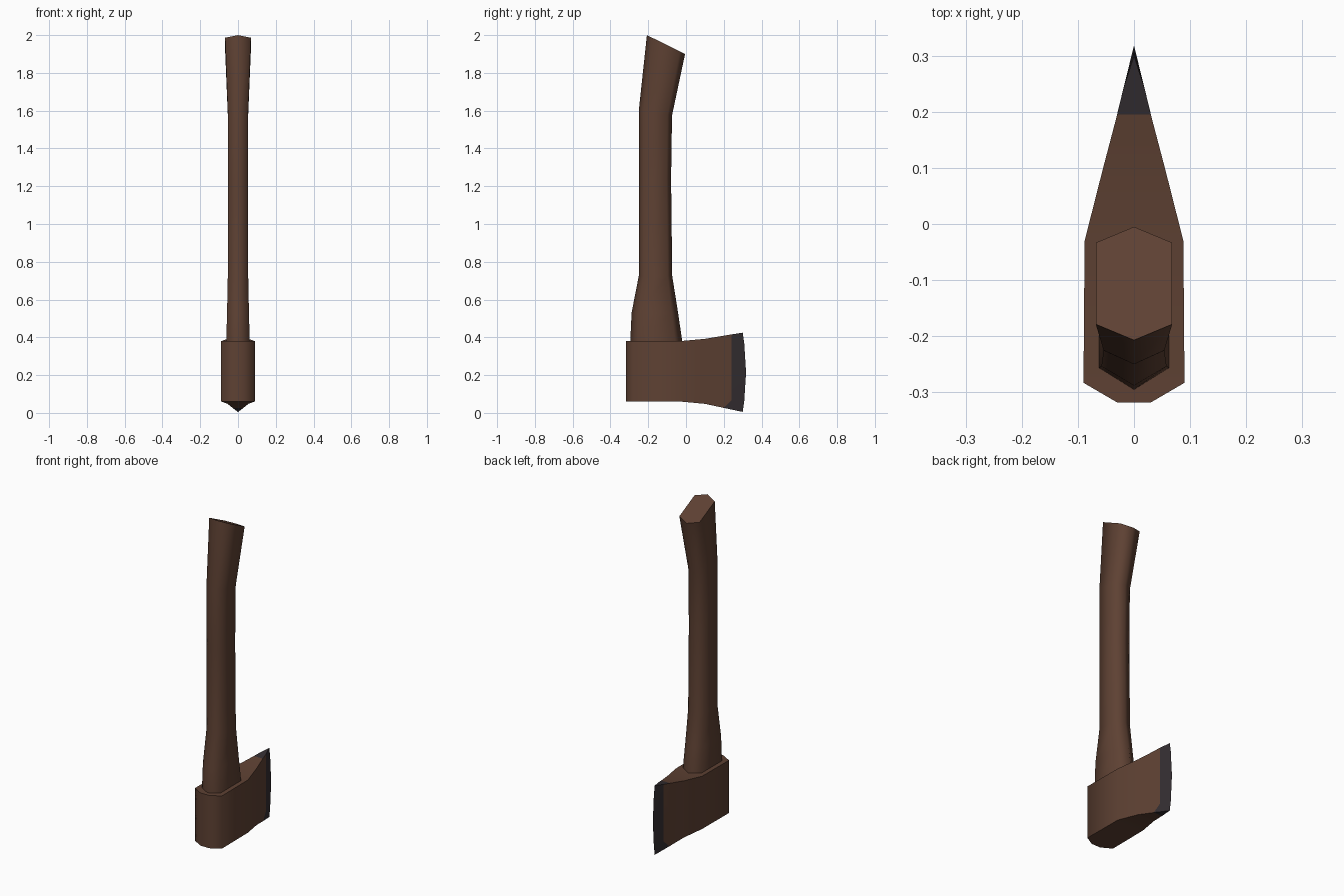
import bpy, bmesh, math

if "Cube" in bpy.data.objects:
    bpy.data.objects.remove(bpy.data.objects["Cube"])


def material(name, rgb):
    m = bpy.data.materials.new(name)
    m.diffuse_color = (*rgb, 1)
    m.use_nodes = True
    m.node_tree.nodes["Principled BSDF"].inputs["Base Color"].default_value = m.diffuse_color
    return m


wood = material("dark brown", (0.112, 0.053, 0.033))
steel = material("dark steel", (0.034, 0.027, 0.031))


def finish(name, bm, mats):
    """Clean up, smooth with sharp edges over 70 degrees, and link."""
    bmesh.ops.remove_doubles(bm, verts=bm.verts, dist=0.0005)
    bmesh.ops.recalc_face_normals(bm, faces=bm.faces)
    for f in bm.faces:
        f.smooth = True
    for e in bm.edges:
        e.smooth = e.is_manifold and e.calc_face_angle() < math.radians(70)
    me = bpy.data.meshes.new(name)
    bm.to_mesh(me)
    bm.free()
    for m in mats:
        me.materials.append(m)
    bpy.context.collection.objects.link(bpy.data.objects.new(name, me))


def lerp(table, y):
    """Piecewise linear lookup in (y, value) pairs."""
    for (a, va), (b, vb) in zip(table, table[1:]):
        if y <= b:
            return va + (vb - va) * (y - a) / (b - a)
    return table[-1][1]


# Handle: hexagonal loft; rows are z at back, z at front, y back, y front, half width
sections = [
    (0.30, 0.30, -0.298, -0.016, 0.062),
    (0.38, 0.38, -0.295, -0.020, 0.062),
    (0.53, 0.53, -0.288, -0.042, 0.058),
    (0.725, 0.725, -0.250, -0.073, 0.054),
    (1.24, 1.24, -0.250, -0.079, 0.053),
    (1.60, 1.575, -0.250, -0.074, 0.054),
    (2.00, 1.90, -0.207, -0.005, 0.068),
]
bm = bmesh.new()
rings = []
for za, zb, ya, yb, w in sections:
    ring = []
    for x, t in ((0, 0), (w, 0.14), (w, 0.86), (0, 1), (-w, 0.86), (-w, 0.14)):
        ring.append(bm.verts.new((x, ya + (yb - ya) * t, za + (zb - za) * t)))
    rings.append(ring)
for a, b in zip(rings, rings[1:]):
    for i in range(6):
        j = (i + 1) % 6
        bm.faces.new((a[i], a[j], b[j], b[i]))
bm.faces.new(rings[0])
bm.faces.new(rings[-1])
finish("handle", bm, [wood])

# Axe head: columns along y, each with five heights on both sides
half_width = [(-0.318, 0.03), (-0.283, 0.09), (-0.03, 0.088), (0.10, 0.055),
              (0.195, 0.030), (0.30, 0.005), (0.32, 0.0)]
top = [(-0.318, 0.38), (-0.02, 0.38), (0.10, 0.392), (0.30, 0.425)]
bottom = [(-0.318, 0.06), (-0.02, 0.06), (0.10, 0.048), (0.30, 0.005)]
columns = [-0.318, -0.283, -0.03, 0.10, 0.195, 0.242, 0.318]
levels = [0, 0.13, 0.5, 0.87, 1]
EDGE = 5  # the ground steel starts at this column

bm = bmesh.new()
grid = []
for c, y0 in enumerate(columns):
    col = {-1: [], 1: []}
    for r, t in enumerate(levels):
        y = y0
        if c == len(columns) - 1:          # curved cutting edge
            y = 0.318 - 0.018 * (2 * t - 1) ** 2
        elif r == 0 and c == EDGE:         # steel sweeps back at the heel
            y = 0.20
        elif r == 0 and c == EDGE - 1:
            y = 0.185
        w = 0 if c == len(columns) - 1 else lerp(half_width, y)
        lo, hi = lerp(bottom, y), lerp(top, y)
        for s in (-1, 1):
            col[s].append(bm.verts.new((s * w, y, lo + (hi - lo) * t)))
    grid.append(col)

last = len(levels) - 1
for c, (a, b) in enumerate(zip(grid, grid[1:])):
    for s in (-1, 1):
        for r in range(last):
            f = bm.faces.new((a[s][r], b[s][r], b[s][r + 1], a[s][r + 1]))
            f.material_index = int(c >= EDGE)
    for r, start in ((0, EDGE), (last, EDGE - 1)):
        f = bm.faces.new((a[-1][r], a[1][r], b[1][r], b[-1][r]))
        f.material_index = int(c >= start)
for r in range(last):  # poll face
    p = grid[0]
    bm.faces.new((p[-1][r], p[1][r], p[1][r + 1], p[-1][r + 1]))
finish("axe_head", bm, [wood, steel])
